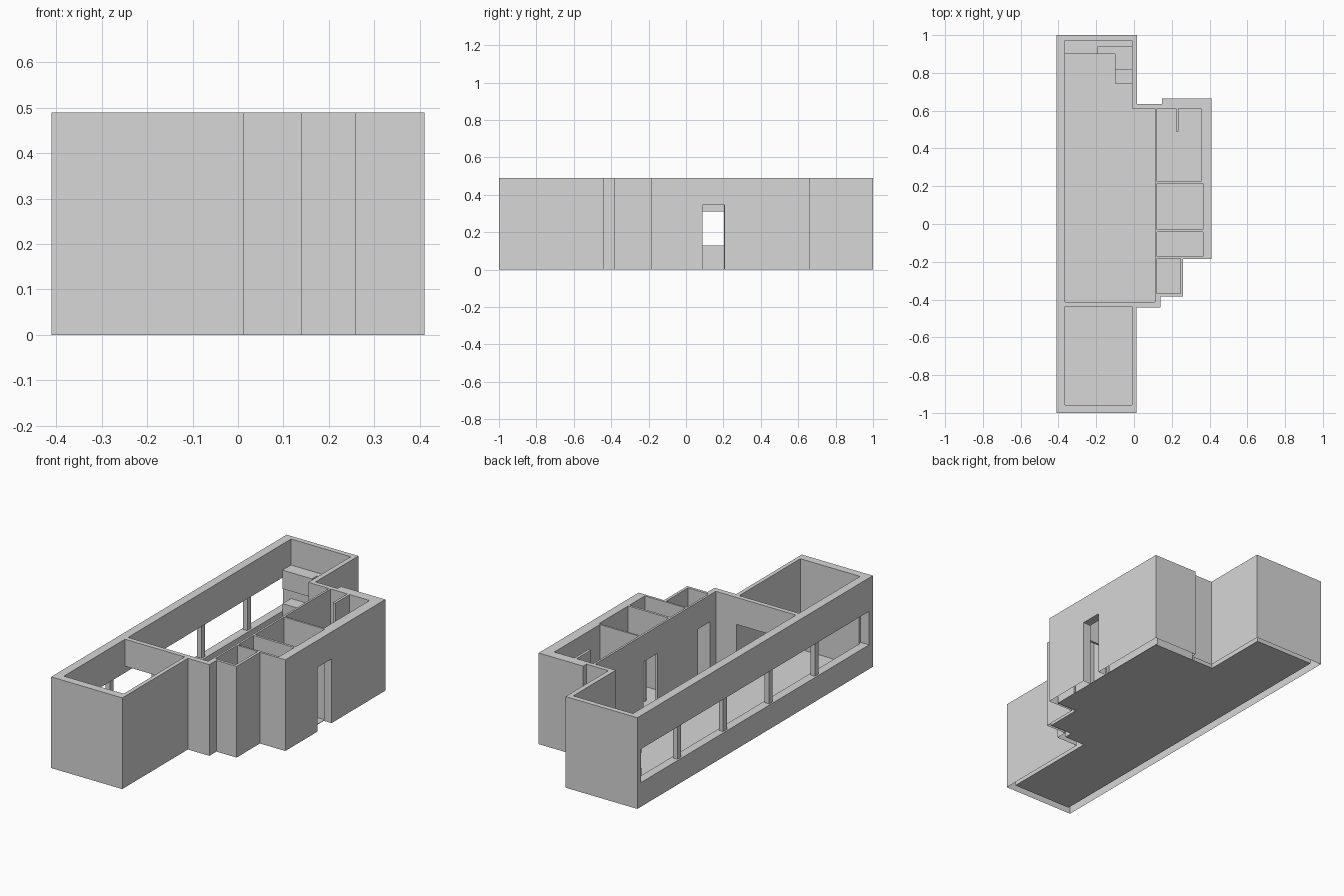
import bpy
import bmesh

old = bpy.data.objects.get("Cube")
if old:
    bpy.data.objects.remove(old, do_unlink=True)

HEIGHT = 0.49
DOOR_TOP = 0.345
SILL, HEAD = 0.13, 0.31
FLOOR = 0.003

grey = bpy.data.materials.new("plaster grey")
grey.use_nodes = True
grey.diffuse_color = (0.68, 0.68, 0.68, 1)
grey.node_tree.nodes["Principled BSDF"].inputs["Base Color"].default_value = grey.diffuse_color


def prism(name, outline, z0, z1):
    """Extrude a plan outline between two heights."""
    bm = bmesh.new()
    face = bm.faces.new([bm.verts.new((x, y, z0)) for x, y in outline])
    top = bmesh.ops.extrude_face_region(bm, geom=[face])
    verts = [g for g in top["geom"] if isinstance(g, bmesh.types.BMVert)]
    bmesh.ops.translate(bm, verts=verts, vec=(0, 0, z1 - z0))
    bmesh.ops.recalc_face_normals(bm, faces=bm.faces)
    mesh = bpy.data.meshes.new(name)
    bm.to_mesh(mesh)
    bm.free()
    mesh.materials.append(grey)
    obj = bpy.data.objects.new(name, mesh)
    bpy.context.collection.objects.link(obj)
    return obj


def box(name, x0, x1, y0, y1, z0, z1):
    return prism(name, [(x0, y0), (x1, y0), (x1, y1), (x0, y1)], z0, z1)


def cut(target, cutter):
    """Subtract a cutter and remove it."""
    cutter.hide_render = True
    mod = target.modifiers.new("cut", 'BOOLEAN')
    mod.operation = 'DIFFERENCE'
    mod.solver = 'EXACT'
    mod.object = cutter
    bpy.context.view_layer.objects.active = target
    bpy.ops.object.modifier_apply(modifier=mod.name)
    bpy.data.objects.remove(cutter, do_unlink=True)


# Building walls with stepped plan
right_side = [(0.012, -1), (0.012, -0.443), (0.14, -0.443), (0.14, -0.383),
              (0.26, -0.383), (0.26, -0.185), (0.411, -0.185), (0.411, 0.664),
              (0.147, 0.664), (0.147, 0.636), (0.016, 0.636), (0.016, 1)]
walls = prism("house_walls", [(-0.411, -1)] + right_side + [(-0.411, 1)], 0, HEIGHT)

# Main room and the smaller rooms, cut right through
hall = [(-0.365, -0.413), (0.112, -0.413), (0.112, 0.611),
        (-0.01, 0.611), (-0.01, 0.972), (-0.365, 0.972)]
cut(walls, prism("hall_cutter", hall, -0.1, 1))
rooms = [(-0.365, -0.01, -0.957, -0.438),
         (0.123, 0.355, 0.225, 0.611),
         (0.123, 0.365, -0.03, 0.215),
         (0.123, 0.365, -0.172, -0.043),
         (0.123, 0.245, -0.368, -0.182)]
for room in rooms:
    cut(walls, box("room_cutter", *room, -0.1, 1))

# Doorways: entrance, hall doors, room to room doors, wide opening
doors = [(0.36, 0.45, 0.087, 0.207),
         (0.10, 0.13, 0.083, 0.203),
         (0.10, 0.13, -0.363, -0.26),
         (0.145, 0.265, -0.05, -0.02),
         (0.145, 0.265, 0.21, 0.23),
         (-0.365, -0.01, -0.45, -0.40)]
for x0, x1, y0, y1 in doors:
    cut(walls, box("door_cutter", x0, x1, y0, y1, -0.05, DOOR_TOP))

# Long window
cut(walls, box("window_cutter", -0.45, -0.36, -0.968, 0.971, SILL, HEAD))

# Walls are open underneath
bm = bmesh.new()
bm.from_mesh(walls.data)
under = [f for f in bm.faces if f.normal.z < -0.9 and f.calc_center_median().z < 0.01]
bmesh.ops.delete(bm, geom=under, context='FACES')
bm.to_mesh(walls.data)
bm.free()

# Thin floor inside the outer walls
prism("floor", [(-0.365, -0.957), (-0.01, -0.957), (-0.01, -0.413), (0.112, -0.413),
                (0.112, -0.368), (0.245, -0.368), (0.245, -0.172), (0.365, -0.172),
                (0.365, 0.611), (-0.01, 0.611), (-0.01, 0.972), (-0.365, 0.972)], 0, FLOOR)

# Window posts
for i in range(4):
    y = 0.632 - 0.389 * i
    box("window_post", -0.402, -0.376, y - 0.015, y + 0.015, SILL, HEAD)

# Short partition in the back room
box("partition_stub", 0.222, 0.236, 0.49, 0.611, FLOOR, HEIGHT)

# Kitchen in the back corner: counters below, cabinets above
box("back_counter", -0.365, -0.01, 0.90, 0.972, FLOOR, 0.17)
box("side_counter", -0.10, -0.01, 0.82, 0.90, FLOOR, 0.17)
box("end_cabinet", -0.10, -0.01, 0.745, 0.82, FLOOR, 0.20)
box("deep_wall_cabinet", -0.365, -0.19, 0.90, 0.972, 0.25, 0.35)
box("wall_cabinet", -0.19, -0.01, 0.94, 0.972, 0.25, 0.35)
